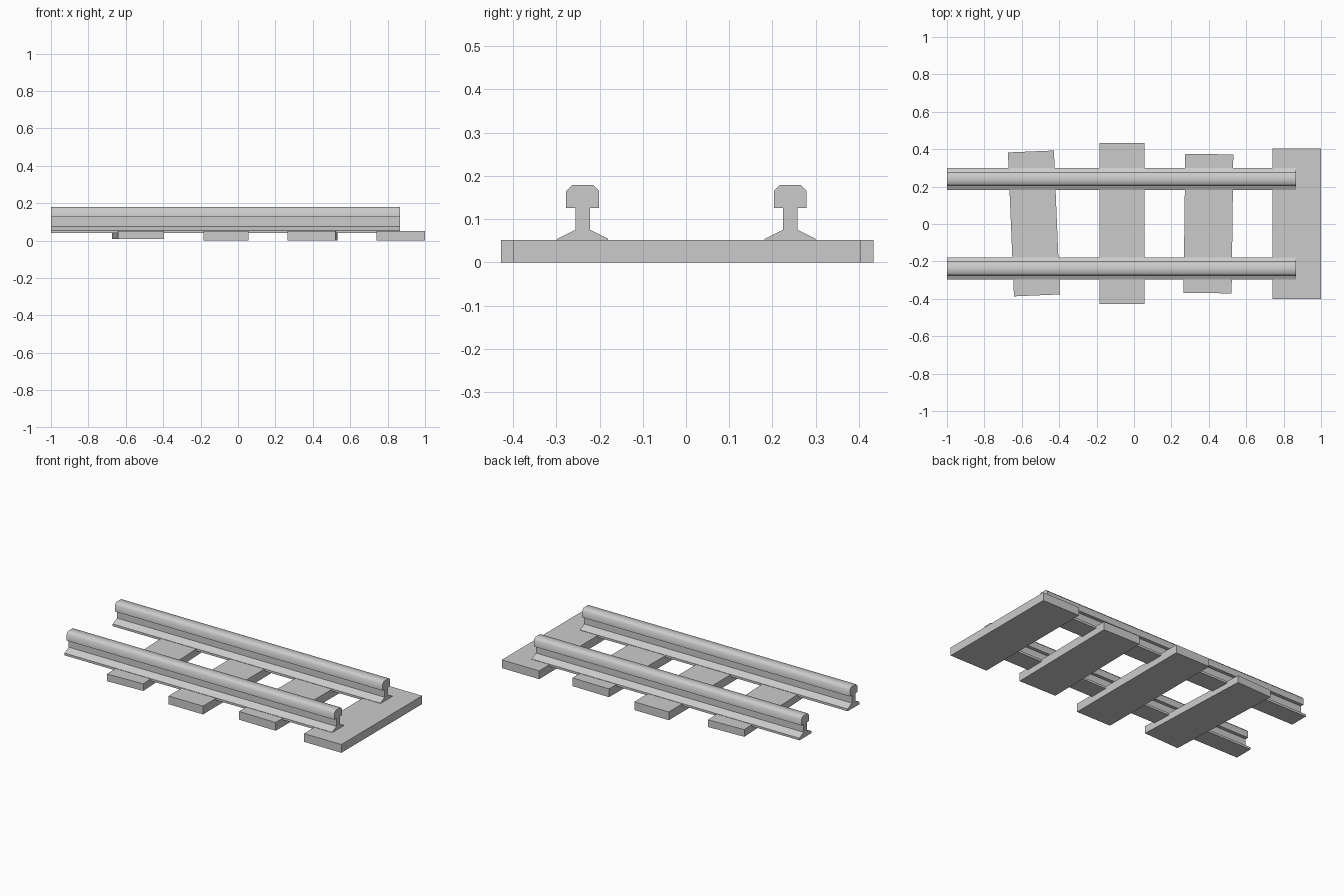
import bpy
import bmesh
from math import radians

cube = bpy.data.objects.get("Cube")
if cube:
    bpy.data.objects.remove(cube, do_unlink=True)

grey = bpy.data.materials.new("plain grey")
grey.use_nodes = True
colour = (0.6, 0.6, 0.6, 1)
grey.diffuse_color = colour
grey.node_tree.nodes["Principled BSDF"].inputs["Base Color"].default_value = colour


def finish(name, bm):
    bmesh.ops.recalc_face_normals(bm, faces=bm.faces)
    mesh = bpy.data.meshes.new(name)
    bm.to_mesh(mesh)
    bm.free()
    mesh.materials.append(grey)
    obj = bpy.data.objects.new(name, mesh)
    bpy.context.collection.objects.link(obj)
    return obj


# Half of the rail cross-section, foot to head: (half width, height)
HALF = [(0.059, 0.04), (0.059, 0.054), (0.017, 0.075), (0.017, 0.125),
        (0.038, 0.125), (0.038, 0.165), (0.024, 0.179)]
START, END = -1.0, 0.865


def rail(name, y):
    bm = bmesh.new()
    outline = HALF + [(-w, z) for w, z in reversed(HALF)]
    face = bm.faces.new([bm.verts.new((START, y + w, z)) for w, z in outline])
    ext = bmesh.ops.extrude_face_region(bm, geom=[face], use_keep_orig=True)
    verts = [g for g in ext["geom"] if isinstance(g, bmesh.types.BMVert)]
    bmesh.ops.translate(bm, vec=(END - START, 0, 0), verts=verts)
    obj = finish(name, bm)
    bpy.ops.object.select_all(action="DESELECT")
    obj.select_set(True)
    bpy.context.view_layer.objects.active = obj
    bpy.ops.object.shade_smooth_by_angle(angle=radians(50))


def sleeper(name, x, y, width, length, turn=0, bottom=0, top=0.052):
    bm = bmesh.new()
    bmesh.ops.create_cube(bm, size=1)
    bmesh.ops.scale(bm, vec=(width, length, top - bottom), verts=bm.verts)
    obj = finish(name, bm)
    obj.location = (x, y, (bottom + top) / 2)
    obj.rotation_euler.z = radians(turn)


# Two parallel rails
rail("front_rail", -0.239)
rail("back_rail", 0.241)

# Uneven sleepers, some slightly skewed
sleeper("sleeper_right_end", -0.535, 0.003, 0.246, 0.77, turn=2.4, bottom=0.007)
sleeper("sleeper_middle_right", -0.064, 0.003, 0.24, 0.862)
sleeper("sleeper_middle_left", 0.398, 0.002, 0.257, 0.743, turn=-0.7)
sleeper("sleeper_left_end", 0.87, 0.002, 0.26, 0.804)
